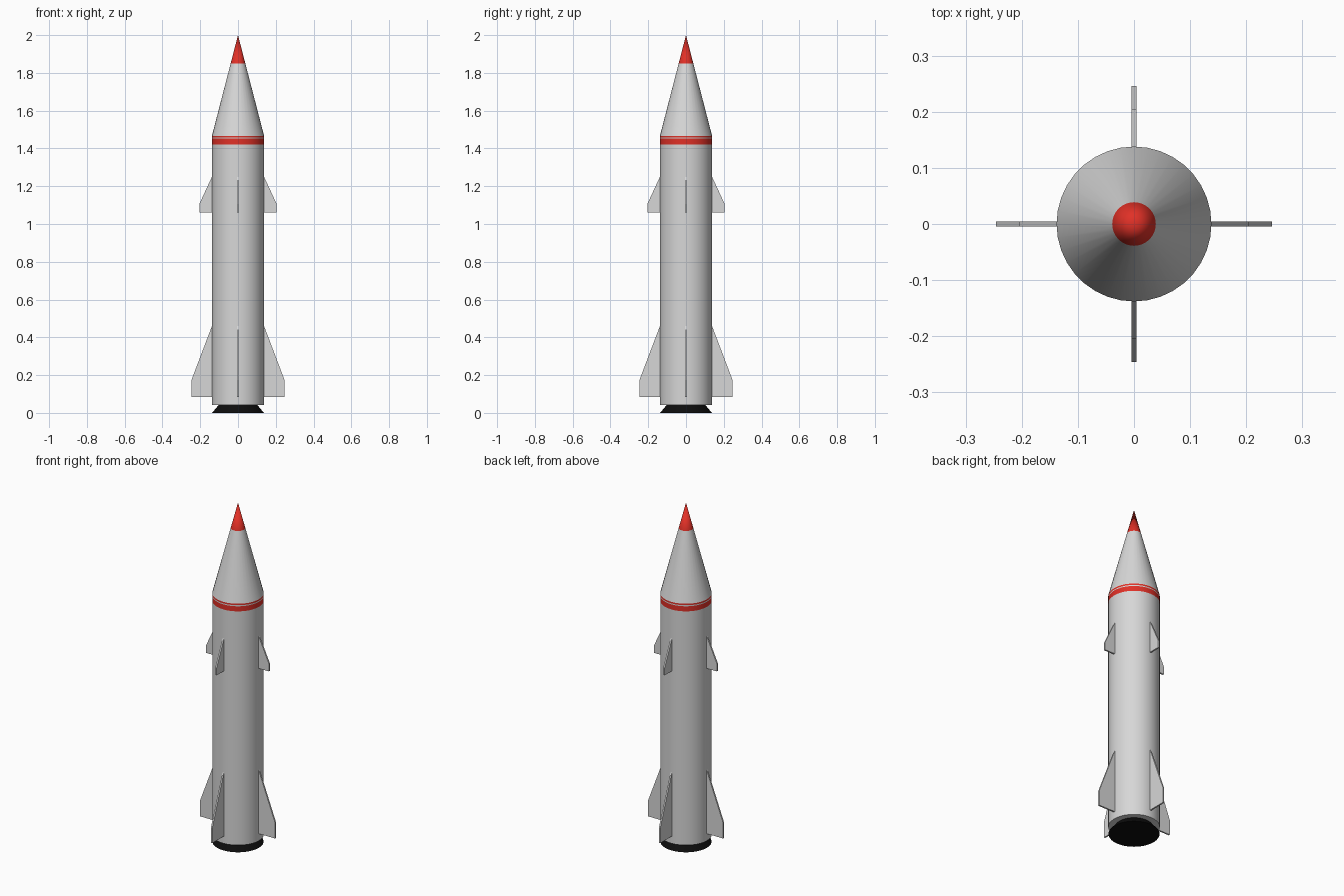
import bpy, bmesh, math
from mathutils import Matrix

cube = bpy.data.objects.get("Cube")
if cube:
    bpy.data.objects.remove(cube, do_unlink=True)


def material(name, rgb, rough=0.6):
    m = bpy.data.materials.new(name)
    m.use_nodes = True
    m.diffuse_color = (*rgb, 1)
    bsdf = m.node_tree.nodes["Principled BSDF"]
    bsdf.inputs["Base Color"].default_value = (*rgb, 1)
    bsdf.inputs["Roughness"].default_value = rough
    return m


GREY = material("light grey paint", (0.68, 0.68, 0.68))
RED = material("red paint", (0.75, 0.03, 0.02))
BLACK = material("black nozzle", (0.004, 0.004, 0.004))

SIDES = 36
R = 0.138


def finish(name, bm, mats):
    bmesh.ops.recalc_face_normals(bm, faces=bm.faces)
    mesh = bpy.data.meshes.new(name)
    bm.to_mesh(mesh)
    bm.free()
    for m in mats:
        mesh.materials.append(m)
    ob = bpy.data.objects.new(name, mesh)
    bpy.context.collection.objects.link(ob)
    return ob


def lathe(name, profile, mats, bands=()):
    """Spin (radius, z) points; faces whose centre lies in a band get slot 1."""
    bm = bmesh.new()
    verts = [bm.verts.new((r, 0, z)) for r, z in profile]
    edges = [bm.edges.new(pair) for pair in zip(verts, verts[1:])]
    bmesh.ops.spin(bm, geom=verts + edges, cent=(0, 0, 0), axis=(0, 0, 1),
                   angle=math.tau, steps=SIDES, use_merge=True)
    bmesh.ops.remove_doubles(bm, verts=bm.verts, dist=1e-5)
    for f in bm.faces:
        z = f.calc_center_median().z
        f.material_index = int(any(lo < z < hi for lo, hi in bands))
    ob = finish(name, bm, mats)
    bpy.ops.object.select_all(action='DESELECT')
    ob.select_set(True)
    bpy.context.view_layer.objects.active = ob
    bpy.ops.object.shade_smooth_by_angle(angle=math.radians(35))
    return ob


def fin_set(name, outline, thick=0.009):
    """Four flat fins around the body from one (radius, z) outline."""
    for i, side in enumerate(("left", "back", "right", "front")):
        bm = bmesh.new()
        face = bm.faces.new([bm.verts.new((r, -thick / 2, z)) for r, z in outline])
        out = bmesh.ops.extrude_face_region(bm, geom=[face])
        moved = [v for v in out["geom"] if isinstance(v, bmesh.types.BMVert)]
        bmesh.ops.translate(bm, verts=moved, vec=(0, thick, 0))
        bmesh.ops.rotate(bm, verts=bm.verts, cent=(0, 0, 0),
                         matrix=Matrix.Rotation(i * math.pi / 2, 3, 'Z'))
        finish(f"{side}_{name}", bm, [GREY])


# Flared exhaust nozzle, closed underneath
lathe("nozzle", [(0, 0), (R - 0.001, 0), (0.1, 0.045), (0, 0.045)], [BLACK])

# Cylindrical body with a wide and a thin red band near the top
lathe("body", [(0, 0.042), (R, 0.042), (R, 1.422), (R, 1.452), (R, 1.458),
               (R, 1.467), (0, 1.467)], [GREY, RED],
      bands=[(1.422, 1.452), (1.458, 1.466)])

# Straight nose cone with a red tip
TIP, BASE, TOP = 1.85, 1.467, 2.0
tip_r = R * (TOP - TIP) / (TOP - BASE)
lathe("nose_cone", [(0, BASE), (R, BASE), (tip_r, TIP), (0, TOP)], [GREY, RED],
      bands=[(TIP, TOP)])

# Small upper fins and large tail fins
INNER = R - 0.01
fin_set("upper_fin", [(INNER, 1.06), (0.205, 1.06), (0.205, 1.105), (R, 1.25), (INNER, 1.25)])
fin_set("tail_fin", [(INNER, 0.085), (0.246, 0.085), (0.246, 0.175), (R, 0.46), (INNER, 0.46)])
